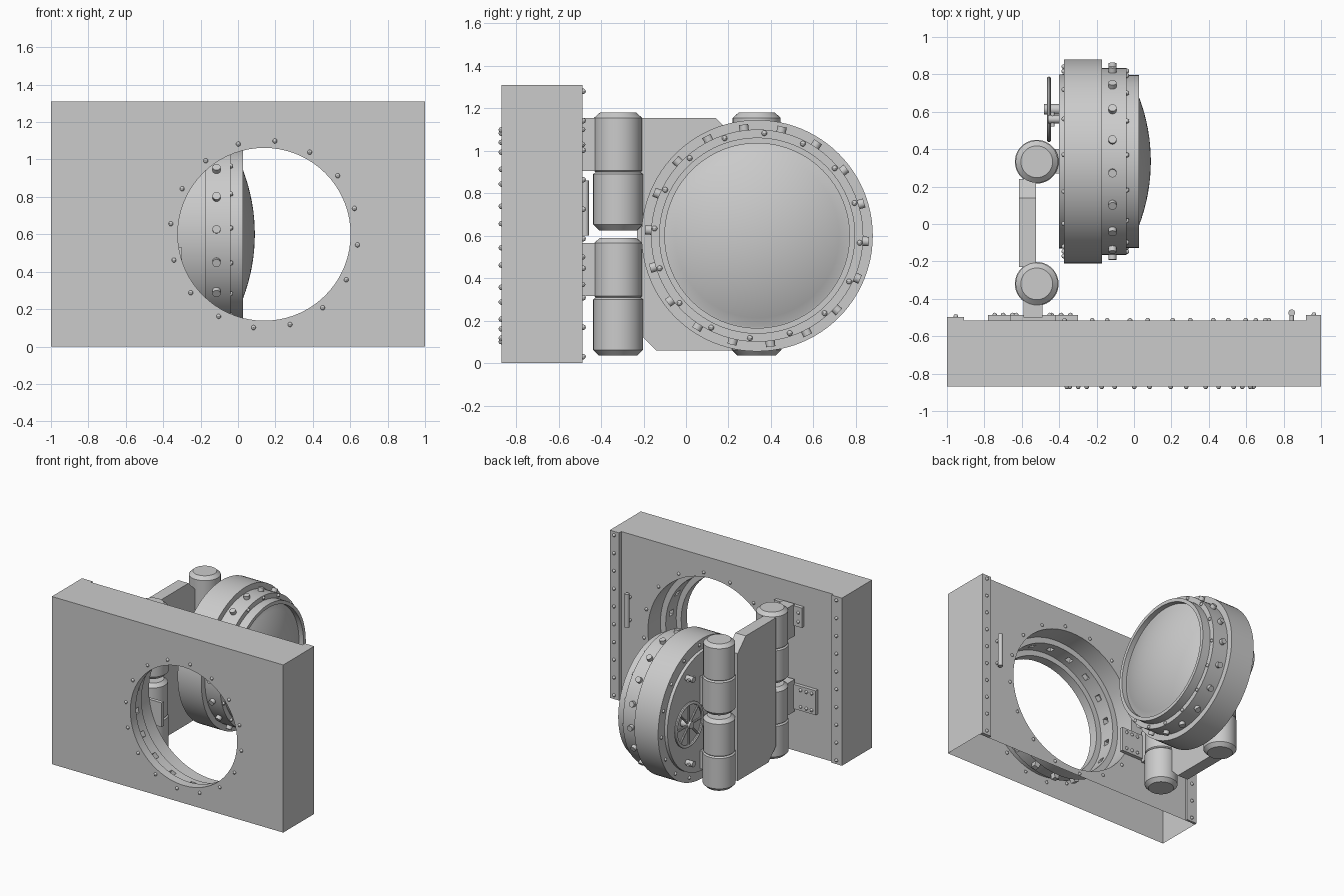
import bpy, bmesh, math
from math import cos, sin, pi, radians
from mathutils import Matrix, Vector

if "Cube" in bpy.data.objects:
    bpy.data.objects.remove(bpy.data.objects["Cube"])


def finish(name, bm, smooth=True, recalc=True):
    if recalc:
        bmesh.ops.recalc_face_normals(bm, faces=bm.faces)
    me = bpy.data.meshes.new(name)
    bm.to_mesh(me)
    bm.free()
    ob = bpy.data.objects.new(name, me)
    bpy.context.collection.objects.link(ob)
    if smooth:
        me.polygons.foreach_set("use_smooth", [True] * len(me.polygons))
        me.set_sharp_from_angle(angle=radians(32))
    return ob


def boxes(name, ranges):
    bm = bmesh.new()
    for (x0, x1), (y0, y1), (z0, z1) in ranges:
        m = Matrix.Translation(((x0 + x1) / 2, (y0 + y1) / 2, (z0 + z1) / 2))
        bmesh.ops.create_cube(bm, size=1, matrix=m @ Matrix.Diagonal((x1 - x0, y1 - y0, z1 - z0, 1)))
    return finish(name, bm, False)


def rods(name, segs, r, n=14):
    """Cylinders between pairs of points."""
    bm = bmesh.new()
    for a, b in segs:
        a, b = Vector(a), Vector(b)
        d = b - a
        m = Matrix.Translation((a + b) / 2) @ d.to_track_quat('Z', 'Y').to_matrix().to_4x4()
        bmesh.ops.create_cone(bm, cap_ends=True, segments=n, radius1=r, radius2=r, depth=d.length, matrix=m)
    return finish(name, bm)


def rivets(name, pts, r=0.013):
    bm = bmesh.new()
    for p in pts:
        bmesh.ops.create_uvsphere(bm, u_segments=10, v_segments=6, radius=r, matrix=Matrix.Translation(p))
    return finish(name, bm)


def lathe(name, profile, origin, axis, segs=96):
    """Spin (radius, height) points round an x or z axis."""
    bm = bmesh.new()
    ax = Vector((1, 0, 0)) if axis == 'x' else Vector((0, 0, 1))
    side = Vector((0, 1, 0))
    vs = [bm.verts.new(ax * h + side * r) for r, h in profile]
    es = [bm.edges.new(p) for p in zip(vs, vs[1:])]
    bmesh.ops.spin(bm, geom=vs + es, cent=(0, 0, 0), axis=ax, angle=2 * pi, steps=segs, use_merge=True)
    bmesh.ops.remove_doubles(bm, verts=bm.verts, dist=1e-5)
    bmesh.ops.translate(bm, verts=bm.verts, vec=origin)
    return finish(name, bm)


def ring(n, r, start):
    return [(r * cos(radians(start) + 2 * pi * i / n), r * sin(radians(start) + 2 * pi * i / n)) for i in range(n)]


# Wall: open-bottomed shell with a stepped round opening and bolt sockets
HX, HZ, F, B, TOP = 0.14, 0.60, -0.87, -0.515, 1.31
bm = bmesh.new()
N = 72
steps = [(0.462, F), (0.462, -0.80), (0.505, -0.80), (0.505, -0.757), (0.505, -0.713),
         (0.505, -0.67), (0.55, -0.67), (0.55, B)]
loops = [[bm.verts.new((HX + x, y, HZ + z)) for x, z in ring(N, r, 0)] for r, y in steps]
sockets = []
for k, (a, b) in enumerate(zip(loops, loops[1:])):
    for i in range(N):
        j = (i + 1) % N
        f = bm.faces.new((a[i], a[j], b[j], b[i]))
        if k == 3 and i % 4 == 1:
            sockets.append(f)
rects = [[bm.verts.new((x, y, z)) for x, z in ((-1, 0), (-1, TOP), (1, TOP), (1, 0))] for y in (F, B)]
for i in range(3):
    bm.faces.new((rects[0][i], rects[0][i + 1], rects[1][i + 1], rects[1][i]))
for rect, loop in ((rects[0], loops[0]), (rects[1], loops[-1])):
    edges = []
    for vs in (rect, loop):
        for i, v in enumerate(vs):
            w = vs[(i + 1) % len(vs)]
            edges.append(bm.edges.get((v, w)) or bm.edges.new((v, w)))
    bmesh.ops.triangle_fill(bm, edges=edges, use_beauty=True)
bmesh.ops.recalc_face_normals(bm, faces=bm.faces)
bmesh.ops.inset_individual(bm, faces=sockets, thickness=0.003)
for f in sockets:
    d = f.calc_center_median() - Vector((HX, 0, HZ))
    d.y = 0
    for v in f.verts:
        v.co += d.normalized() * 0.04
finish("wall", bm, recalc=False)

# Wall edge strips and rivets
boxes("edge_strips", [((-1, -0.91), (B, -0.497), (0, TOP)), ((0.92, 1), (B, -0.487), (0, TOP))])
rivets("strip_rivets", [(x, y, 0.03 + i * 1.25 / 9) for i in range(10) for x, y in ((-0.953, -0.495), (0.962, -0.485))])
rivets("front_rivets", [(HX + x, F, HZ + z) for x, z in ring(16, 0.502, 83.5)])
rivets("back_rivets", [(HX + x, B, HZ + z) for x, z in ring(16, 0.585, 83.5)])

# Wall grab handle
rods("grab_handle", [((0.843, -0.475, 0.60), (0.843, -0.475, 0.86))], 0.018)
rods("grab_handle_posts", [((0.843, B, z), (0.843, -0.475, z)) for z in (0.64, 0.82)], 0.012)

# Hinge mounts on the wall
boxes("hinge_mounts", [((-0.78, -0.30), (B, -0.487), (0.34, 0.53)), ((-0.66, -0.42), (B, -0.487), (0.99, 1.145)),
                       ((-0.59, -0.49), (-0.50, -0.34), (0.905, 1.155)),
                       ((-0.59, -0.49), (-0.50, -0.34), (0.315, 0.565))])
rivets("mount_rivets", [(x, -0.487, z) for x in (-0.745, -0.70, -0.65, -0.44, -0.39, -0.34) for z in (0.37, 0.50)]
       + [(x, -0.487, z) for x in (-0.63, -0.45) for z in (1.03, 1.10)])

# Hinge barrels: two columns, each with two pairs of knuckles
upper = [(0, 1.18), (0.085, 1.18), (0.113, 1.155), (0.113, 0.906), (0.106, 0.899), (0, 0.899)]
lower = [(0, 0.899), (0.106, 0.899), (0.117, 0.890), (0.117, 0.652), (0.09, 0.625), (0, 0.625)]
for col, y in (("wall", -0.32), ("door", 0.333)):
    for lvl, dz in (("top", 0), ("bottom", -0.59)):
        lathe(f"{col}_{lvl}_upper_knuckle", upper, (-0.52, y, dz), 'z', 40)
        lathe(f"{col}_{lvl}_lower_knuckle", lower, (-0.52, y, dz), 'z', 40)

# Swing arm plate between the columns, opposite corners cut
bm = bmesh.new()
prof = [(-0.14, 0.06), (0.24, 0.06), (0.24, 1.055), (0.14, 1.155), (-0.23, 1.155), (-0.23, 0.15)]
f = bm.faces.new([bm.verts.new((-0.615, y, z)) for y, z in prof])
ext = bmesh.ops.extrude_face_region(bm, geom=[f])
bmesh.ops.translate(bm, verts=[v for v in ext["geom"] if isinstance(v, bmesh.types.BMVert)], vec=(0.09, 0, 0))
finish("swing_arm", bm, False)
boxes("door_brackets", [((-0.50, -0.37), (0.27, 0.40), z) for z in ((0.66, 0.88), (0.16, 0.30))])

# Round door: stepped plug with a domed inner face
C = (0, 0.335, 0.60)
plug = [(0, -0.40), (0.465, -0.40), (0.465, -0.375), (0.545, -0.375), (0.545, -0.17), (0.50, -0.17),
        (0.50, -0.04), (0.462, -0.04), (0.462, 0.028), (0.435, 0.028), (0.435, -0.012)]
R = 0.965
plug += [(0.43 * (1 - i / 10), 0.09 - R + math.sqrt(R * R - (0.43 * (1 - i / 10)) ** 2)) for i in range(11)]
lathe("round_door", plug, C, 'x')
rods("locking_bolts", [((-0.115, C[1] + a * 0.47, C[2] + b * 0.47), (-0.115, C[1] + a * 0.527, C[2] + b * 0.527))
                       for a, b in ring(18, 1, 17)], 0.022)
rivets("plug_rivets", [(-0.038, C[1] + a, C[2] + b) for a, b in ring(16, 0.484, 86)])
rivets("door_face_rivets", [(-0.375, C[1] + a, C[2] + b) for a, b in ring(16, 0.508, 86)])

# Hand wheel: rim, spokes and hub
W = Vector((-0.455, 0.613, 0.60))
lathe("wheel_rim", [(0.162 + 0.013 * cos(t * pi / 5), 0.012 * sin(t * pi / 5)) for t in range(11)], W, 'x', 48)
rods("wheel_spokes", [(W, W + Vector((0, a, b))) for a, b in ring(8, 0.16, 0)], 0.009, 8)
rods("wheel_hub", [(W - Vector((0.025, 0, 0)), W + Vector((0.065, 0, 0)))], 0.028, 20)

# Small latch knobs above and below the wheel
rods("latch_knobs", [((-0.46, 0.56, z), (-0.39, 0.56, z)) for z in (0.27, 0.93)], 0.022)
rods("latch_bars", [((-0.435, 0.52, z), (-0.435, 0.60, z)) for z in (0.27, 0.93)], 0.011)
